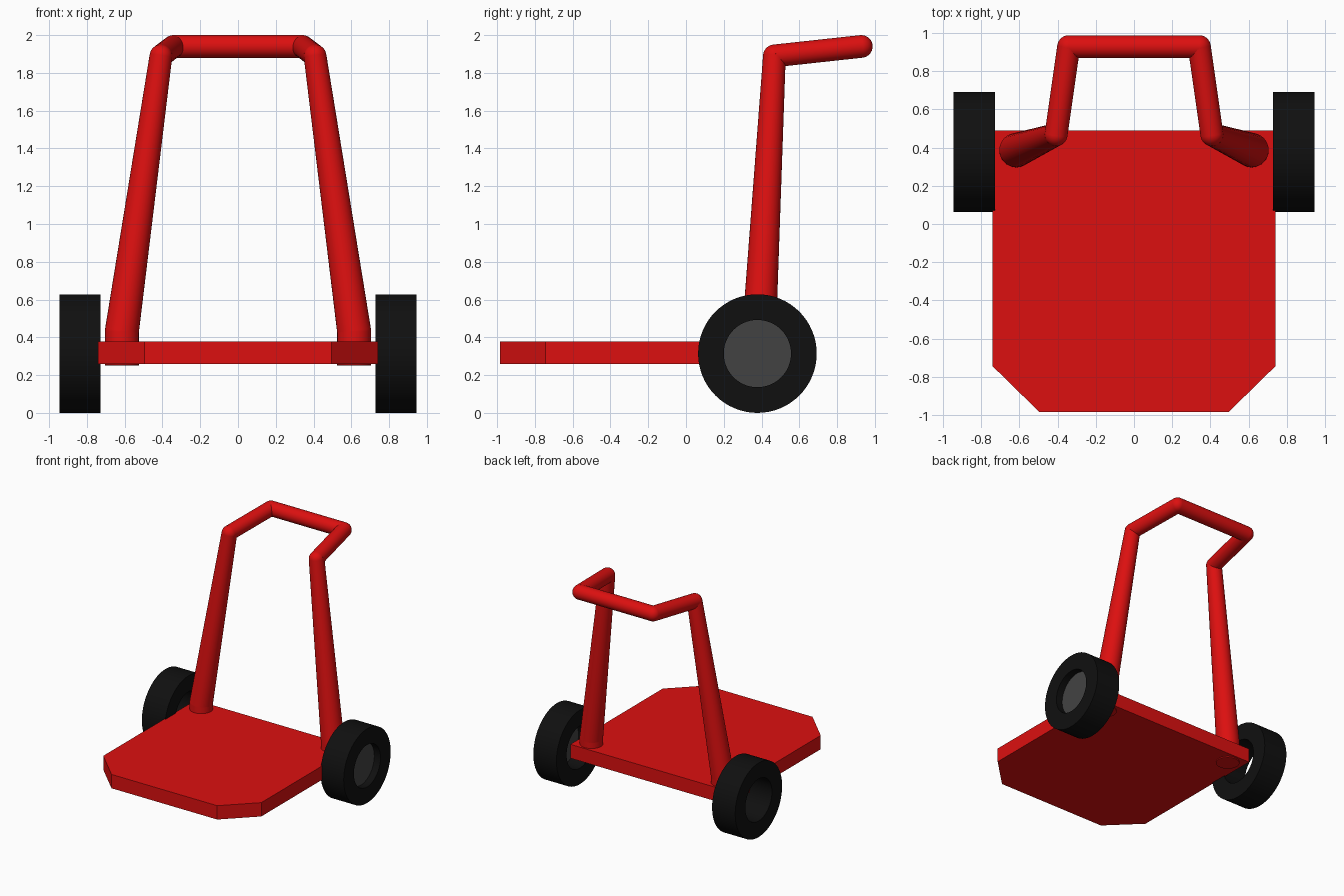
import bpy, bmesh, math
from mathutils import Vector

default = bpy.data.objects.get("Cube")
if default:
    bpy.data.objects.remove(default, do_unlink=True)


def material(name, rgb):
    m = bpy.data.materials.new(name)
    m.use_nodes = True
    m.diffuse_color = (*rgb, 1)
    m.node_tree.nodes["Principled BSDF"].inputs["Base Color"].default_value = (*rgb, 1)
    return m


RED = material("red paint", (0.72, 0.005, 0.005))
BLACK = material("black rubber", (0.005, 0.005, 0.005))
GREY = material("grey hub", (0.055, 0.055, 0.055))


def finish(name, bm, mat, smooth=True):
    bmesh.ops.recalc_face_normals(bm, faces=bm.faces)
    mesh = bpy.data.meshes.new(name)
    bm.to_mesh(mesh)
    bm.free()
    mesh.materials.append(mat)
    obj = bpy.data.objects.new(name, mesh)
    bpy.context.collection.objects.link(obj)
    if smooth:
        bpy.ops.object.select_all(action="DESELECT")
        obj.select_set(True)
        bpy.context.view_layer.objects.active = obj
        bpy.ops.object.shade_smooth_by_angle(angle=math.radians(35))
    return obj


def tube(name, points, radii):
    """Tapered tube through points, with rounded elbows."""
    bm = bmesh.new()
    pts = [Vector(p) for p in points]
    for a, b, ra, rb in zip(pts, pts[1:], radii, radii[1:]):
        part = bmesh.ops.create_cone(bm, cap_ends=True, segments=32, radius1=ra,
                                     radius2=rb, depth=(b - a).length)["verts"]
        turn = (b - a).to_track_quat("Z", "Y").to_matrix()
        bmesh.ops.rotate(bm, verts=part, matrix=turn)
        bmesh.ops.translate(bm, verts=part, vec=(a + b) / 2)
    for p, r in zip(pts[1:], radii[1:]):
        ball = bmesh.ops.create_uvsphere(bm, u_segments=32, v_segments=16, radius=r)["verts"]
        bmesh.ops.translate(bm, verts=ball, vec=p)
    return finish(name, bm, RED)


def lathe_x(name, profile, centre, mat):
    """Spin (x, radius) points around the wheel axle."""
    bm = bmesh.new()
    verts = [bm.verts.new((x, 0, r)) for x, r in profile]
    edges = [bm.edges.new((a, b)) for a, b in zip(verts, verts[1:])]
    bmesh.ops.spin(bm, geom=verts + edges, cent=(0, 0, 0), axis=(1, 0, 0),
                   angle=math.tau, steps=64, use_duplicate=False)
    bmesh.ops.remove_doubles(bm, verts=bm.verts, dist=0.0005)
    bmesh.ops.translate(bm, verts=bm.verts, vec=centre)
    return finish(name, bm, mat)


# Flat deck with two cut front corners
half = [(0.74, 0.49), (0.74, -0.745), (0.495, -0.985)]
outline = half + [(-x, y) for x, y in reversed(half)]
bm = bmesh.new()
face = bm.faces.new([bm.verts.new((x, y, 0.26)) for x, y in outline])
top = bmesh.ops.extrude_face_region(bm, geom=[face])["geom"]
bmesh.ops.translate(bm, verts=[v for v in top if isinstance(v, bmesh.types.BMVert)],
                    vec=(0, 0, 0.117))
finish("deck", bm, RED, smooth=False)

# Push handle: tapered legs, forearms and grip
GRIP = 0.06
for side, s in (("left", 1), ("right", -1)):
    tube(side + "_handle_leg",
         [(s * 0.615, 0.385, 0.252), (s * 0.615, 0.387, 0.43), (s * 0.408, 0.468, 1.89)],
         [0.09, 0.09, GRIP])
    tube(side + "_handle_arm",
         [(s * 0.408, 0.468, 1.89), (s * 0.342, 0.928, 1.94)], [GRIP, GRIP])
tube("handle_grip", [(-0.342, 0.928, 1.94), (0.342, 0.928, 1.94)], [GRIP, GRIP])

# Wheels: ring tyres; the hub plate sits inside the left one
RIM, TYRE, HALF_WIDTH = 0.178, 0.314, 0.108
ring = [(-HALF_WIDTH, RIM), (-HALF_WIDTH, TYRE), (HALF_WIDTH, TYRE),
        (HALF_WIDTH, RIM), (-HALF_WIDTH, RIM)]
for side, s in (("left", 1), ("right", -1)):
    lathe_x(side + "_tyre", ring, (s * 0.837, 0.378, 0.314), BLACK)
lathe_x("left_hub", [(0.03, 0), (0.03, RIM), (0.05, RIM), (0.05, 0)],
        (0.837, 0.378, 0.314), GREY)
